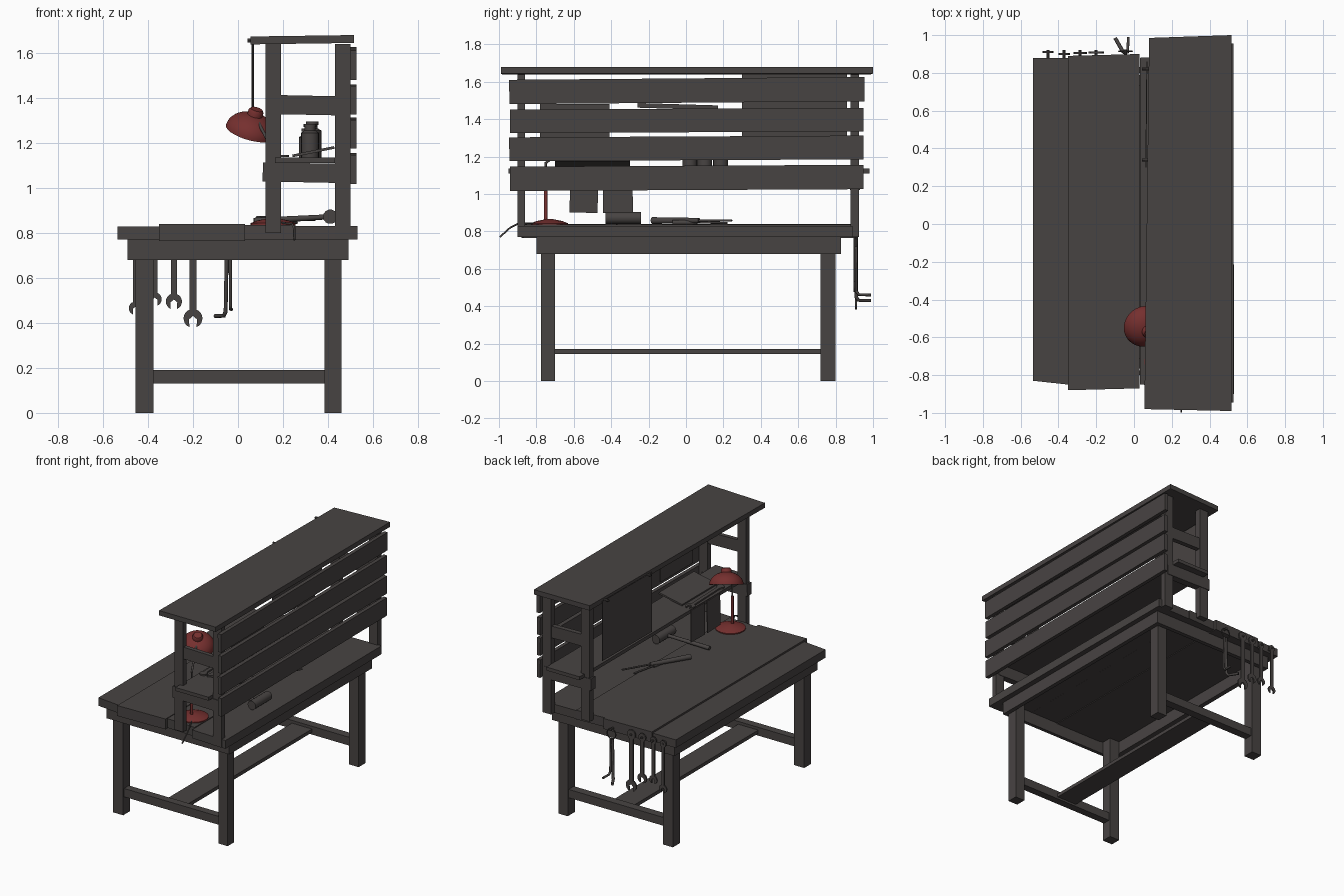
import bpy, bmesh, math
from mathutils import Vector, Matrix

if "Cube" in bpy.data.objects:
    bpy.data.objects.remove(bpy.data.objects["Cube"])

def material(name, c):
    m = bpy.data.materials.new(name)
    m.diffuse_color = (*c, 1)
    m.use_nodes = True
    m.node_tree.nodes["Principled BSDF"].inputs["Base Color"].default_value = m.diffuse_color
    return m
GREY = material("dark grey", (0.064, 0.057, 0.055))
RED = material("lamp red", (0.18, 0.029, 0.028))

def finish(name, bm, mat=GREY, smooth=False):
    bmesh.ops.recalc_face_normals(bm, faces=bm.faces)
    me = bpy.data.meshes.new(name)
    bm.to_mesh(me)
    bm.free()
    me.materials.append(mat)
    ob = bpy.data.objects.new(name, me)
    bpy.context.collection.objects.link(ob)
    if smooth:
        bpy.ops.object.select_all(action='DESELECT')
        ob.select_set(True)
        bpy.context.view_layer.objects.active = ob
        bpy.ops.object.shade_smooth_by_angle(angle=math.radians(40))
    return ob

def box(name, x, y, z, rot=(0, 0, 0), mat=GREY):
    """Box from (min, max) ranges, turned about its own centre."""
    c = [sum(r) / 2 for r in (x, y, z)]
    s = [r[1] - r[0] for r in (x, y, z)]
    bm = bmesh.new()
    bmesh.ops.create_cube(bm, size=1, matrix=Matrix.Diagonal((*s, 1)))
    ob = finish(name, bm, mat)
    ob.location, ob.rotation_euler = c, rot
    return ob

def extrude_outline(name, pts, vec):
    """Closed outline given depth along a vector."""
    bm = bmesh.new()
    f = bm.faces.new([bm.verts.new(p) for p in pts])
    r = bmesh.ops.extrude_face_region(bm, geom=[f])
    bmesh.ops.translate(bm, vec=vec, verts=[v for v in r["geom"] if isinstance(v, bmesh.types.BMVert)])
    return finish(name, bm)

def prism(name, pts, z0, z1, slope=0):
    return extrude_outline(name, [(x, y, z0 + slope * x) for x, y in pts], (0, 0, z1 - z0))

def lathe(name, prof, loc, axis=(0, 0, 1), mat=GREY, n=20):
    """(radius, height) profile turned about an axis."""
    bm = bmesh.new()
    vs = [bm.verts.new((r, 0, h)) for r, h in prof]
    es = [bm.edges.new(p) for p in zip(vs, vs[1:])]
    bmesh.ops.spin(bm, geom=vs + es, cent=(0, 0, 0), axis=(0, 0, 1), angle=2 * math.pi, steps=n)
    bmesh.ops.remove_doubles(bm, verts=bm.verts, dist=1e-5)
    ob = finish(name, bm, mat, True)
    ob.location = loc
    ob.rotation_mode = 'QUATERNION'
    ob.rotation_quaternion = Vector((0, 0, 1)).rotation_difference(Vector(axis))
    return ob

def rod(name, a, b, r0, r1=None, mat=GREY, n=12):
    d = Vector(b) - Vector(a)
    return lathe(name, [(0, 0), (r0, 0), (r1 or r0, d.length), (0, d.length)], a, d, mat, n)

def wire(name, pts, r, mat=GREY):
    cu = bpy.data.curves.new(name, 'CURVE')
    cu.dimensions, cu.bevel_depth, cu.bevel_resolution = '3D', r, 1
    cu.use_fill_caps = True
    sp = cu.splines.new('POLY')
    sp.points.add(len(pts) - 1)
    for p, q in zip(sp.points, pts):
        p.co = (*q, 1)
    cu.materials.append(mat)
    ob = bpy.data.objects.new(name, cu)
    bpy.context.collection.objects.link(ob)
    return ob

def wrench(name, length, jaw, loc, rot=(0, 0, 0)):
    """Flat spanner in the xz plane: round head at the origin, open jaw below."""
    w, t = jaw * 0.38, 0.010
    arc = lambda r, zc, a0, step, n: [(r * math.cos(math.radians(a0 + step * i)),
                                       zc + r * math.sin(math.radians(a0 + step * i))) for i in range(n)]
    out = [(-w, -jaw * 0.8)] + arc(jaw * 0.8, 0, 235, -29, 11)
    out += [(w, -jaw * 0.8), (w, -length + jaw * 0.9)] + arc(jaw, -length, 55, -17.5, 8)
    out += [(jaw * 0.42, -length - jaw * 0.1), (0, -length + jaw * 0.25), (-jaw * 0.42, -length - jaw * 0.1)]
    out += arc(jaw, -length, 247.5, -17.5, 8) + [(-w, -length + jaw * 0.9)]
    ob = extrude_outline(name, [(x, -t / 2, z) for x, z in out], (0, t, 0))
    ob.location, ob.rotation_euler = loc, rot
    return ob

# table frame: legs, aprons, stretchers
for x in ((-0.455, -0.375), (0.385, 0.46)):
    for y in ((-0.775, -0.70), (0.72, 0.80)):
        box("leg", x, y, (0, 0.77))
for x in ((-0.49, -0.455), (0.46, 0.49)):
    box("long_apron", x, (-0.80, 0.83), (0.68, 0.77))
for y in ((-0.80, -0.775), (0.80, 0.83)):
    box("end_apron", (-0.49, 0.49), y, (0.68, 0.77))
for y in ((-0.765, -0.71), (0.73, 0.79)):
    box("end_stretcher", (-0.375, 0.385), y, (0.13, 0.19))
box("middle_stretcher", (-0.08, 0.08), (-0.72, 0.74), (0.145, 0.17))

# uneven table top planks
prism("top_plank_front", [(-0.535, -0.83), (-0.3505, -0.85), (-0.3505, 0.88), (-0.535, 0.88)], 0.77, 0.828)
prism("top_plank_wide", [(-0.35, -0.88), (0.03, -0.87), (0.03, 0.90), (-0.35, 0.89)], 0.765, 0.84)
prism("top_plank_inner", [(0.0305, -0.85), (0.255, -0.86), (0.255, 0.89), (0.0305, 0.88)], 0.77, 0.836)
prism("top_plank_back", [(0.2555, -0.89), (0.53, -0.90), (0.525, 0.89), (0.2555, 0.885)], 0.77, 0.83)

# rack posts, side rails and shelf
for y in ((-0.90, -0.86), (0.88, 0.925)):
    box("front_post", (0.122, 0.192), y, (0.80, 1.64))
    box("back_post", (0.43, 0.50), y, (0.77, 1.64))
    box("upper_rail", (0.13, 0.48), (y[0] + 0.005, y[1] - 0.005), (1.325, 1.41), (0, 0.02, 0))
    box("lower_rail", (0.11, 0.48), (y[0] - 0.004, y[1] + 0.004), (1.025, 1.11), (0, 0.02, 0))
box("shelf", (0.165, 0.43), (-0.95, 0.98), (1.11, 1.135))

# back slats and roof board
for zc, h, y0, y1, a in ((1.553, 0.130, -0.945, 0.955, 0.008), (1.393, 0.126, -0.94, 0.95, 0.004),
                         (1.244, 0.127, -0.945, 0.95, 0.005), (1.086, 0.13, -0.94, 0.95, 0.005)):
    box("back_slat", (0.50, 0.527), (y0, y1), (zc - h / 2, zc + h / 2), (a, 0, 0))
prism("roof_board", [(0.055, -0.98), (0.515, -0.99), (0.515, 1.0), (0.08, 0.985)], 1.637, 1.672, 0.014)

# pinned sheets
box("roof_sheet", (0.063, 0.068), (0.30, 0.86), (1.23, 1.66), (0, 0, -0.01))
for y in (0.34, 0.82):
    rod("sheet_pin", (0.08, y, 1.655), (0.043, y, 1.655), 0.008, n=8)
box("shelf_sheet", (0.159, 0.164), (-0.62, -0.47), (0.90, 1.13), (-0.03, 0, 0))
box("shelf_sheet", (0.159, 0.164), (-0.445, -0.285), (0.90, 1.13), (0.01, 0, 0))
box("wall_sheet", (0.490, 0.496), (-0.78, -0.41), (1.20, 1.482))

# lamp: base, stem, arm, shade, cord
lathe("lamp_base", [(0, 0), (0.10, 0), (0.10, 0.008), (0.07, 0.02), (0.02, 0.03), (0, 0.032)],
      (0.155, -0.73, 0.835), mat=RED, n=24)
R, H, AX = 0.113, 0.085, Vector((0.25, -0.34, 0.90)).normalized()
C = Vector((0.055, -0.54, 1.25))
cap = C + AX * 0.08
rod("lamp_stem", (0.155, -0.75, 0.85), (0.155, -0.75, 1.06), 0.010, mat=RED)
rod("lamp_stem_top", (0.155, -0.75, 1.06), (0.155, -0.75, 1.17), 0.006)
rod("lamp_arm", (0.155, -0.75, 1.165), cap, 0.007)
prof = [(R * math.cos(a), H * math.sin(a)) for a in [math.radians(9 * i) for i in range(11)]]
inner = [(max(r - 0.006, 0), h * 0.93) for r, h in prof]
lathe("lamp_shade", inner[::-1] + prof, C, AX, RED, 28)
lathe("lamp_cap", [(0.034, -0.01), (0.034, 0.02), (0.027, 0.03), (0, 0.031)], cap, AX, RED)
wire("lamp_cord", [(0.19, -0.80, 0.845), (0.24, -0.90, 0.84), (0.25, -0.94, 0.82), (0.25, -0.995, 0.77)], 0.005)

# jars and loose things on the shelf
for x, y, h in ((0.32, 0.02, 0.15), (0.31, 0.10, 0.13), (0.33, 0.185, 0.16)):
    lathe("jar", [(0, 0), (0.04, 0), (0.04, h - 0.04), (0.024, h - 0.03), (0.024, h - 0.015),
                  (0.028, h - 0.015), (0.028, h), (0, h)], (x, y, 1.135), n=16)
box("leaning_board", (0.24, 0.43), (-0.70, -0.30), (1.155, 1.167), (0, -0.2, 0))
wrench("shelf_wrench", 0.36, 0.033, (0.20, -0.68, 1.142), (math.pi / 2, 0, 0.03))
box("wall_tool", (0.485, 0.498), (-0.26, 0.17), (1.455, 1.48), (-0.03, 0, 0))

# hammer and screwdrivers on the table top
rod("hammer_head", (0.41, -0.43, 0.872), (0.41, -0.24, 0.872), 0.032, n=14)
rod("hammer_handle", (0.41, -0.34, 0.872), (0.07, -0.37, 0.852), 0.011, 0.015)
rod("screwdriver_handle", (0.09, -0.18, 0.858), (0.237, 0.07, 0.858), 0.018, 0.014)
rod("screwdriver_blade", (0.237, 0.07, 0.858), (0.34, 0.245, 0.858), 0.006)
rod("chisel_blade", (0.26, 0.22, 0.845), (0.22, 0.06, 0.848), 0.006)
rod("chisel_handle", (0.22, 0.06, 0.848), (0.19, -0.07, 0.848), 0.013)

# wrenches and bent keys hung on the table end
for x, zc, jaw, y in ((-0.455, 0.465, 0.03, 0.91), (-0.37, 0.505, 0.031, 0.90),
                      (-0.285, 0.495, 0.036, 0.905), (-0.20, 0.42, 0.042, 0.908)):
    wrench("hanging_wrench", 0.79 - zc, jaw, (x, y, 0.79))
    rod("hook_pin", (x, 0.87, 0.79), (x, 0.922, 0.79), 0.008, n=8)
rod("hook_pin", (-0.045, 0.88, 0.79), (-0.045, 0.925, 0.79), 0.008, n=8)
wire("key_ring", [(-0.045 + 0.035 * math.cos(i * math.pi / 8), 0.915, 0.755 + 0.035 * math.sin(i * math.pi / 8))
                  for i in range(17)], 0.004)
wire("bent_key", [(-0.05, 0.91, 0.72), (-0.055, 0.91, 0.45), (-0.063, 0.92, 0.432), (-0.10, 0.985, 0.43)], 0.010)
wire("bent_key", [(-0.035, 0.91, 0.72), (-0.033, 0.91, 0.48), (-0.033, 0.925, 0.462), (-0.03, 0.99, 0.46)], 0.008)
